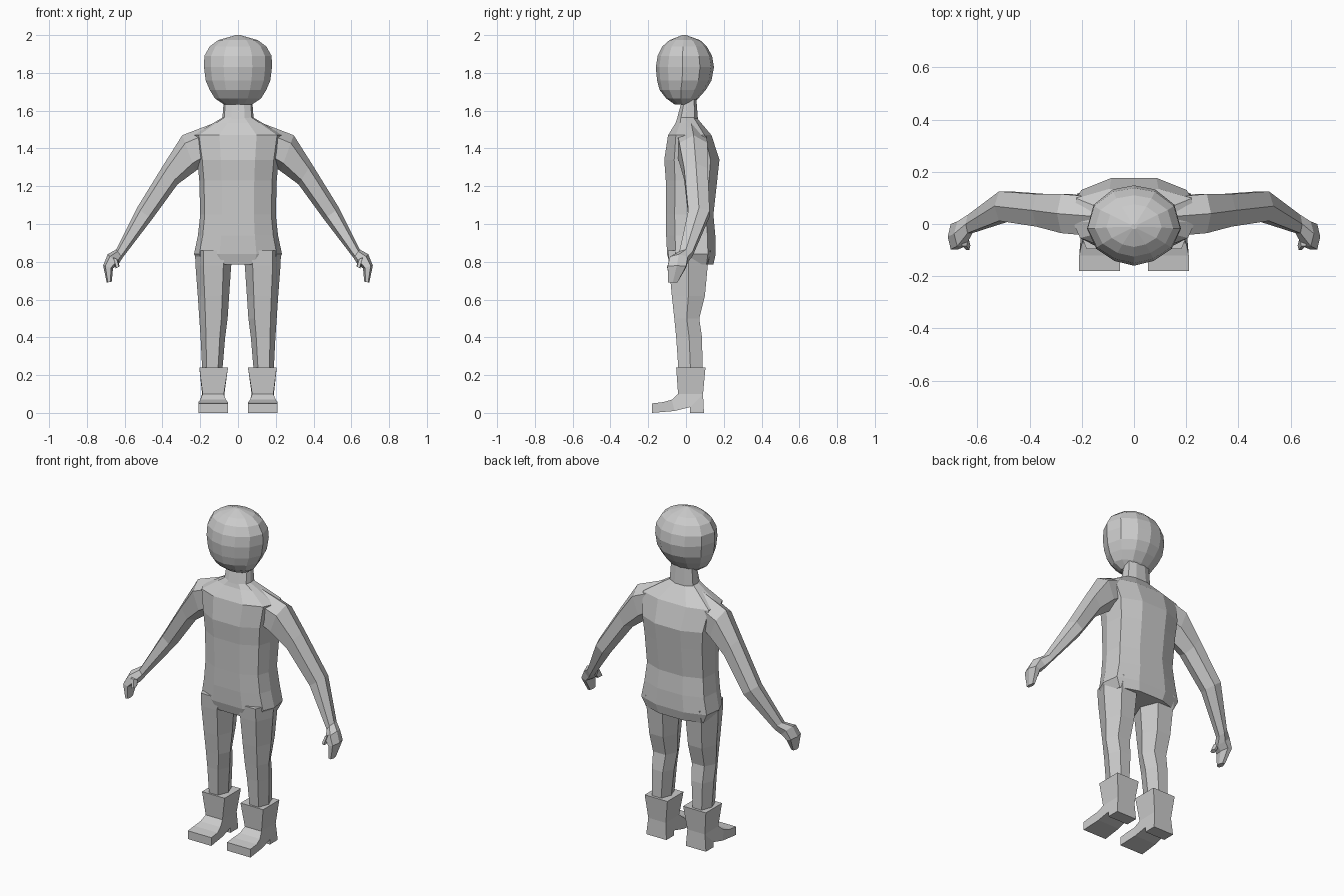
import bpy, bmesh
from mathutils import Vector

if "Cube" in bpy.data.objects:
    bpy.data.objects.remove(bpy.data.objects["Cube"])


def make_object(name, bm, mirror=False):
    bmesh.ops.recalc_face_normals(bm, faces=bm.faces[:])
    me = bpy.data.meshes.new(name)
    bm.to_mesh(me)
    bm.free()
    ob = bpy.data.objects.new(name, me)
    bpy.context.collection.objects.link(ob)
    if mirror:
        ob.modifiers.new("mirror", 'MIRROR').use_axis = (True, False, False)
    return ob


def loft(name, rings, mirror=False):
    """Skin a list of equal-sized point rings and cap both ends."""
    bm = bmesh.new()
    vs = [[bm.verts.new(p) for p in r] for r in rings]
    n = len(rings[0])
    for a, b in zip(vs, vs[1:]):
        for i in range(n):
            j = (i + 1) % n
            bm.faces.new((a[i], a[j], b[j], b[i]))
    bm.faces.new(vs[0][::-1])
    bm.faces.new(vs[-1])
    return make_object(name, bm, mirror)


def body_ring(z, w, yf, yb):
    d = yb - yf
    half = [(.42 * w, yf), (.88 * w, yf + .18 * d), (w, yf + .45 * d),
            (.94 * w, yf + .84 * d), (.40 * w, yb)]
    return [(x, y, z) for x, y in half] + [(-x, y, z) for x, y in half[::-1]]


def limb_ring(outer, inner, yf, yb):
    """Hexagon spanning outer and inner (x, z) points and a y range."""
    o, i = Vector(outer), Vector(inner)
    ym = (yf + yb) / 2
    pts = [(0, ym), (.22, yf), (.78, yf), (1, ym), (.78, yb), (.22, yb)]
    return [(o.lerp(i, t).x, y, o.lerp(i, t).y) for t, y in pts]


# torso
loft("torso", [body_ring(*r) for r in [
    (.785, .205, -.085, .145), (.84, .233, -.10, .157), (.94, .212, -.105, .155),
    (1.05, .200, -.105, .145), (1.23, .205, -.107, .165), (1.34, .215, -.115, .177),
    (1.47, .235, -.095, .135), (1.535, .13, -.055, .08), (1.565, .08, -.045, .055)]])

# neck
loft("neck", [body_ring(*r) for r in [
    (1.53, .085, -.055, .065), (1.66, .075, -.02, .055)]])

# head
half = [(0, -1), (.42, -.88), (.80, -.58), (1, -.08), (.86, .52), (.45, .9), (0, 1)]
outline = half + [(-x, y) for x, y in half[-2:0:-1]]
head_rows = [(1.633, .075, -.06, .03), (1.665, .122, -.105, .065), (1.71, .15, -.14, .105),
             (1.76, .171, -.153, .135), (1.83, .180, -.160, .148), (1.89, .178, -.150, .138),
             (1.94, .150, -.125, .110), (1.973, .106, -.088, .075), (2.0, .012, -.02, .0)]
loft("head", [[(x * w, (yf + yb) / 2 + y * (yb - yf) / 2, z) for x, y in outline]
              for z, w, yf, yb in head_rows])

# arms with hands
loft("arm", [limb_ring(*r) for r in [
    ((.10, 1.545), (.16, 1.33), -.05, .10),
    ((.295, 1.47), (.225, 1.28), -.035, .115),
    ((.39, 1.32), (.32, 1.21), -.01, .115),
    ((.535, 1.085), (.455, 1.025), .012, .125),
    ((.645, .865), (.612, .82), -.035, .035),
    ((.69, .84), (.633, .785), -.085, .010),
    ((.714, .78), (.662, .765), -.097, .0),
    ((.695, .69), (.668, .695), -.095, -.045)]], True)

# thumbs
loft("thumb", [limb_ring(*r) for r in [
    ((.665, .825), (.635, .81), -.085, -.03),
    ((.648, .765), (.627, .775), -.10, -.065)]], True)

# legs
loft("leg", [limb_ring((o, z), (i, z), yf, yb) for z, o, i, yf, yb in [
    (.86, .228, .02, -.095, .13), (.78, .225, .036, -.09, .115),
    (.62, .213, .047, -.075, .10), (.50, .205, .055, -.062, .07),
    (.40, .198, .068, -.052, .085), (.20, .188, .085, -.038, .088)]], True)

# boots: side profile of (y, z, inner x, outer x)
profile = [(-.18, 0, .053, .21), (-.06, .01, .06, .205), (.02, .03, .065, .2),
           (.02, 0, .065, .2), (.095, 0, .065, .2), (.09, .10, .072, .19),
           (.103, .24, .053, .205), (-.052, .24, .053, .205), (-.042, .10, .075, .187),
           (-.075, .07, .065, .2), (-.12, .057, .053, .21), (-.18, .05, .053, .21)]
bm = bmesh.new()
inner = [bm.verts.new((a, y, z)) for y, z, a, b in profile]
outer = [bm.verts.new((b, y, z)) for y, z, a, b in profile]
for k in range(len(profile)):
    m = (k + 1) % len(profile)
    bm.faces.new((inner[k], inner[m], outer[m], outer[k]))
# sides split into toe, heel and shaft panels so they stay nearly flat
for side in (inner, outer):
    for panel in ((0, 1, 9, 10, 11), (1, 2, 5, 8, 9), (2, 3, 4, 5), (5, 6, 7, 8)):
        bm.faces.new([side[p] for p in panel])
make_object("boot", bm, True)
